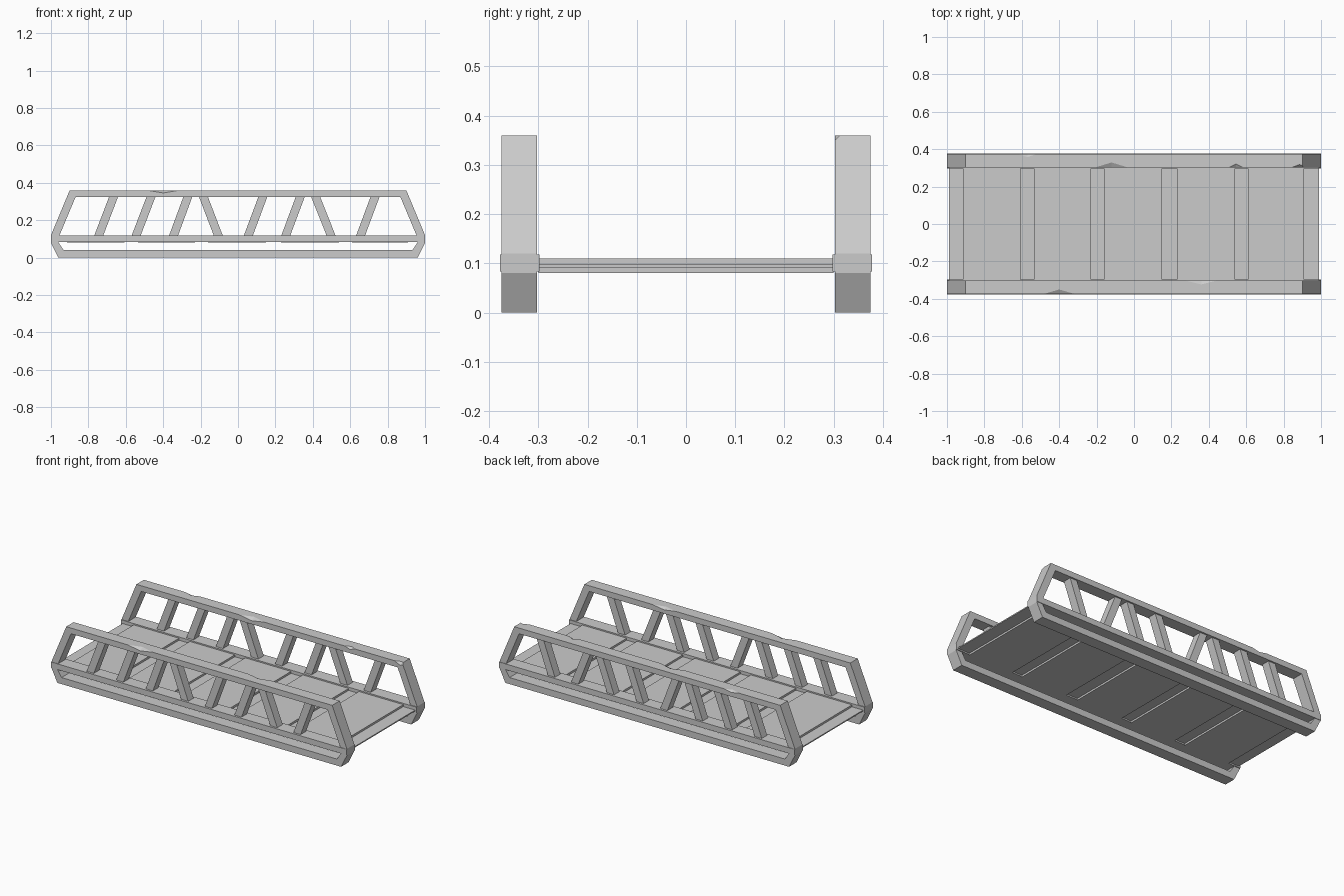
import bpy, bmesh
from mathutils import Vector

if "Cube" in bpy.data.objects:
    bpy.data.objects.remove(bpy.data.objects["Cube"])


def finish(name, bm):
    bmesh.ops.recalc_face_normals(bm, faces=bm.faces[:])
    me = bpy.data.meshes.new(name)
    bm.to_mesh(me)
    bm.free()
    ob = bpy.data.objects.new(name, me)
    bpy.context.collection.objects.link(ob)
    return ob


def extrude_xz(bm, pts, faces, y0, y1):
    """Thicken flat faces drawn in the x/z plane from y0 to y1."""
    vs = [bm.verts.new((x, y0, z)) for x, z in pts]
    fs = [bm.faces.new([vs[i] for i in f]) for f in faces]
    out = bmesh.ops.extrude_face_region(bm, geom=fs, use_keep_orig=True)
    for g in out["geom"]:
        if isinstance(g, bmesh.types.BMVert):
            g.co.y = y1


def box(bm, x0, x1, y0, y1, z0, z1):
    extrude_xz(bm, [(x0, z0), (x1, z0), (x1, z1), (x0, z1)], [(0, 1, 2, 3)], y0, y1)


# side frame outline: left half (outer A-D, inner E-H), then mirrored right half
LEFT = [(-.96, 0), (-1, .08), (-1, .12), (-.9, .36),
        (-.868, .325), (-.955, .118), (-.962, .085), (-.932, .04)]
PTS = LEFT + [(-x, z) for x, z in LEFT]
FACES = [(0, 7, 15, 8), (6, 5, 13, 14), (3, 4, 12, 11)]
for o in (0, 8):
    FACES += [(o, o + 1, o + 6, o + 7), (o + 1, o + 2, o + 5, o + 6),
              (o + 2, o + 3, o + 4, o + 5)]

# struts: (bottom x, top x)
STRUTS = [(-.745, -.665), (-.545, -.465), (-.345, -.268), (-.105, -.185),
          (.055, .133), (.255, .333), (.498, .415), (.655, .733)]

# worn notches along the top rail edges: x, distance from centre, half sizes
CHIPS = {"front": [(-.4, .375, .085, .025, .014), (.36, .303, .08, .02, .012)],
         "back": [(-.12, .303, .085, .026, .014), (.545, .303, .035, .018, .012),
                  (.885, .303, .04, .015, .018), (-.57, .375, .05, .018, .01)]}

for side, s in (("front", -1), ("back", 1)):
    bm = bmesh.new()
    extrude_xz(bm, PTS, FACES, s * .303, s * .375)
    frame = finish(side + "_truss_frame", bm)

    # chip cutters: stretched octahedra centred on the edge
    bm = bmesh.new()
    for x, y, a, b, c in CHIPS[side]:
        ctr = Vector((x, s * y, .36))
        px, mx, py, my, pz, mz = [bm.verts.new(ctr + Vector(d)) for d in (
            (a, 0, 0), (-a, 0, 0), (0, b, 0), (0, -b, 0), (0, 0, c), (0, 0, -c))]
        for vx in (px, mx):
            for vy in (py, my):
                for vz in (pz, mz):
                    bm.faces.new((vx, vy, vz))
    cutter = finish(side + "_chip_cutter", bm)
    cutter.hide_render = True
    cutter.display_type = 'WIRE'
    mod = frame.modifiers.new("chips", 'BOOLEAN')
    mod.operation = 'DIFFERENCE'
    mod.solver = 'EXACT'
    mod.object = cutter

    # slightly wider middle rail
    bm = bmesh.new()
    box(bm, -1, 1, s * .298, s * .378, .083, .118)
    finish(side + "_middle_rail", bm)

    # slanted struts
    bm = bmesh.new()
    w = .024
    for b, t in STRUTS:
        extrude_xz(bm, [(b - w, .117), (b + w, .117), (t + w, .326), (t - w, .326)],
                   [(0, 1, 2, 3)], s * .313, s * .365)
    finish(side + "_struts", bm)

# deck: thin core with thicker plates on it
bm = bmesh.new()
box(bm, -.99, .99, -.31, .31, .091, .098)
finish("deck_core", bm)

bm = bmesh.new()
for x0, x1 in ((-.915, -.608), (-.535, -.23), (-.16, .15), (.23, .54), (.61, .91)):
    box(bm, x0, x1, -.3, .3, .08, .11)
finish("deck_plates", bm)
